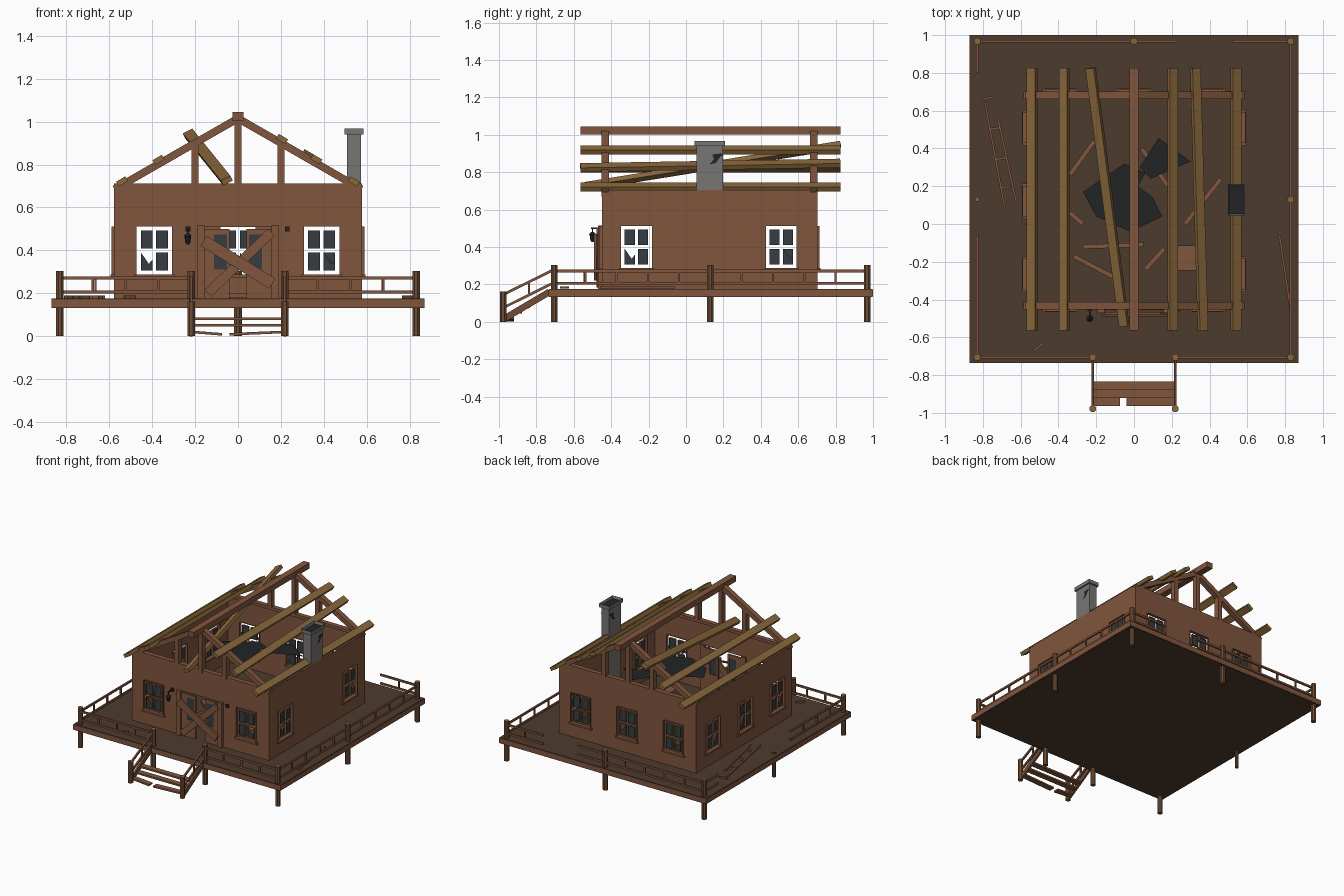
import bpy, bmesh
from math import pi
from mathutils import Vector, Matrix

cube = bpy.data.objects.get("Cube")
if cube:
    bpy.data.objects.remove(cube, do_unlink=True)


def material(name, r, g, b):
    m = bpy.data.materials.new(name)
    m.use_nodes = True
    m.diffuse_color = (r, g, b, 1)
    m.node_tree.nodes["Principled BSDF"].inputs["Base Color"].default_value = (r, g, b, 1)
    return m


WOOD = material("reddish brown wood", .22, .092, .047)
DECK = material("dark deck wood", .074, .043, .026)
TAN = material("tan timber", .25, .137, .044)
POST = material("brown post wood", .16, .075, .036)
STONE = material("grey stone", .19, .18, .175)
BLACK = material("charcoal", .015, .017, .019)
GLASS = material("dark glass", .035, .046, .05)


def finish(name, bm, *mats):
    me = bpy.data.meshes.new(name)
    bm.to_mesh(me)
    bm.free()
    for m in mats:
        me.materials.append(m)
    ob = bpy.data.objects.new(name, me)
    bpy.context.collection.objects.link(ob)
    return ob


def box(name, x0, x1, y0, y1, z0, z1, mat):
    bm = bmesh.new()
    c = ((x0 + x1) / 2, (y0 + y1) / 2, (z0 + z1) / 2)
    bmesh.ops.create_cube(bm, size=1, matrix=Matrix.Translation(c)
                          @ Matrix.Diagonal((x1 - x0, y1 - y0, z1 - z0, 1)))
    return finish(name, bm, mat)


def beam(name, p, q, w, h, mat, up=(0, 0, 1)):
    """Square timber from p to q; h is measured along up."""
    p, q = Vector(p), Vector(q)
    d = (q - p).normalized()
    side = d.cross(Vector(up)).normalized()
    rot = Matrix((side, d, side.cross(d))).transposed().to_4x4()
    bm = bmesh.new()
    bmesh.ops.create_cube(bm, size=1, matrix=Matrix.Translation((p + q) / 2) @ rot
                          @ Matrix.Diagonal((w, (q - p).length, h, 1)))
    return finish(name, bm, mat)


def post(name, x, y, top, r=.019):
    bm = bmesh.new()
    bmesh.ops.create_cone(bm, cap_ends=True, segments=8, radius1=r, radius2=r, depth=top,
                          matrix=Matrix.Translation((x, y, top / 2)) @ Matrix.Rotation(pi / 8, 4, 'Z'))
    bm.normal_update()
    for f in bm.faces:
        f.material_index = int(f.normal.z > .9)
    finish(name, bm, POST, TAN)


def plate(name, pts, mat):
    bm = bmesh.new()
    bm.faces.new([bm.verts.new(p) for p in pts])
    return finish(name, bm, mat)


# Deck with rim, and its posts
X, Y0, Y1 = .83, -.705, .968
box("deck_rim", -.87, .87, -.735, 1, .135, .172, WOOD)
box("deck_floor", -.868, .868, -.733, .998, .132, .176, DECK)
for x in (-X, X):
    for y in (Y0, Y1):
        post("corner_post", x, y, .303)
for s in (-1, 1):
    post("stair_top_post", s * .218, Y0, .303)
    post("stair_foot_post", s * .218, -.978, .163)
post("back_post", 0, Y1, .303)
post("right_post", X, .13, .303)
post("broken_left_post", -X, .13, .19, .013)


# Railings
def railing(p, q):
    p, q = Vector(p), Vector(q)
    for z in (.272, .207):
        beam("rail", p + Vector((0, 0, z)), q + Vector((0, 0, z)), .012, .014, WOOD)
    n = max(1, round((q - p).length / .155))
    for i in range(1, n):
        b = p.lerp(q, i / n)
        beam("baluster", b + Vector((0, 0, .207)), b + Vector((0, 0, .272)), .011, .011, WOOD, (0, 1, 0))


for s in (-1, 1):
    railing((s * X, Y0, 0), (s * .218, Y0, 0))
railing((X, Y0, 0), (X, .13, 0))
railing((X, .13, 0), (X, Y1, 0))
railing((-X, Y0, 0), (-X, -.06, 0))
railing((-X, .8, 0), (-X, Y1, 0))
railing((-X, Y1, 0), (0, Y1, 0))
railing((0, Y1, 0), (.23, Y1, 0))
railing((.52, Y1, 0), (X, Y1, 0))

# Fallen railing pieces
for p, q in [((-.79, .65), (-.685, .09)), ((-.72, .56), (-.625, .12)), ((-.81, .66), (-.75, .67)),
             ((-.77, .5), (-.71, .51)), ((-.74, .34), (-.68, .35)), ((-.71, .19), (-.65, .2)),
             ((.77, -.06), (.83, -.46)), ((-.53, -.67), (-.48, -.63))]:
    beam("fallen_rail", (*p, .183), (*q, .183), .012, .012, WOOD)

# Stairs
for s in (-1, 1):
    x = s * .218
    beam("stair_stringer", (x, -.73, .16), (x, -.975, .015), .014, .035, POST)
    beam("stair_top_rail", (x, Y0, .28), (x, -.978, .145), .012, .014, WOOD)
    beam("stair_low_rail", (x, Y0, .21), (x, -.978, .075), .012, .014, WOOD)
    beam("stair_baluster", (x, -.84, .14), (x, -.84, .215), .011, .011, WOOD, (0, 1, 0))
for i in range(2):
    y = -.835 - i * .043
    box("stair_tread", -.213, .213, y - .043, y, .075 - i * .03, .088 - i * .03, WOOD)
for x, t in ((-.213, -.075), (.213, -.04)):
    beam("broken_tread", (x, -.942, .02), (t, -.942, .009), .043, .012, WOOD)


# Walls: thin sheets cut by openings; (u along wall, z up, d outward) mapped per side
HX, F, B = .577, -.45, .702
sides = {
    "front": (lambda u, z, d=0: (u, F - d, z), -HX, HX, (-.39, .39), [(-.19, .19, .17, .51)]),
    "back": (lambda u, z, d=0: (u, B + d, z), -HX, HX, (-.39, 0, .39), []),
    "right": (lambda u, z, d=0: (HX + d, u, z), F, B, (-.265, .51), []),
    "left": (lambda u, z, d=0: (-HX - d, u, z), F, B, (-.265, .12, .51), []),
}
W0, W1, HW = .288, .512, .082


def tube(bm, at, u0, u1, z0, z1, d0, d1):
    c = [(u0, z0), (u1, z0), (u1, z1), (u0, z1)]
    for a, b in zip(c, c[1:] + c[:1]):
        bm.faces.new([bm.verts.new(at(*p)) for p in ((*a, d0), (*b, d0), (*b, d1), (*a, d1))])


def window(side, at, c, k):
    frame, panes = bmesh.new(), bmesh.new()
    tube(frame, at, c - HW, c + HW, W0, W1, -.01, .012)
    for i, (su, sz) in enumerate(((-1, 1), (1, 1), (-1, -1), (1, -1))):
        u0, u1 = sorted((c + su * .009, c + su * .063))
        z0, z1 = sorted((.4 + sz * .01, .4 + sz * .093))
        tube(frame, at, u0, u1, z0, z1, -.008, .008)
        pts = [(u0, z0), (u1, z0), (u1, z1), (u0, z1)]
        if i == 2 + k % 2:      # one shattered lower pane
            m = (u0 + u1) / 2
            pts = [(u0, z0), (u1, z0), (u1, z0 + .05), (m + .01, z0 + .03), (m - .01, z0 + .06), (u0, z1)]
        panes.faces.new([panes.verts.new(at(*p)) for p in pts])
    finish(side + "_window_frame", frame, WOOD)
    finish(side + "_window_panes", panes, GLASS)
    beam(side + "_window_sill", at(c - HW - .012, W0 - .008, .004), at(c + HW + .012, W0 - .008, .004),
         .024, .014, WOOD)


for side, (at, a, b, centres, extra) in sides.items():
    holes = [(c - HW, c + HW, W0, W1) for c in centres] + extra
    us = sorted({a, b, *(h[0] for h in holes), *(h[1] for h in holes)})
    zs = sorted({.17, .705, *(h[2] for h in holes), *(h[3] for h in holes)})
    bm = bmesh.new()
    for u0, u1 in zip(us, us[1:]):
        for z0, z1 in zip(zs, zs[1:]):
            u, z = (u0 + u1) / 2, (z0 + z1) / 2
            if not any(h[0] < u < h[1] and h[2] < z < h[3] for h in holes):
                bm.faces.new([bm.verts.new(at(*p)) for p in ((u0, z0), (u1, z0), (u1, z1), (u0, z1))])
    bmesh.ops.remove_doubles(bm, verts=bm.verts, dist=.0001)
    finish(side + "_wall", bm, WOOD)
    for k, c in enumerate(centres):
        window(side, at, c, k)

# Doorway, door leaves and nailed boards
for s in (-1, 1):
    x = sorted((s * .155, s * .192))
    box("door_jamb", *x, F - .02, F + .01, .172, .515, WOOD)
    for u0, u1, z0, z1 in ((.112, .155, .176, .5), (.04, .052, .176, .5), (.052, .112, .176, .31),
                           (.052, .112, .475, .5)):
        box("door_leaf_part", *sorted((s * u0, s * u1)), F - .005, F + .01, z0, z1, WOOD)
    box("door_glass", *sorted((s * .052, s * .112)), F, F + .004, .31, .475, GLASS)
beam("nailed_board", (-.16, F - .035, .445), (.16, F - .035, .245), .012, .055, WOOD)
beam("nailed_board", (-.14, F - .022, .2), (.155, F - .022, .485), .012, .045, WOOD)

# Lantern, and the empty bracket of its lost twin
box("lantern_mount", -.245, -.222, F - .01, F, .488, .512, BLACK)
beam("lantern_arm", (-.234, F, .5), (-.234, F - .058, .5), .008, .008, BLACK)
for r1, r2, z, h in ((.011, .016, .45, .035), (.019, .006, .474, .014), (.006, .01, .432, .008)):
    bm = bmesh.new()
    bmesh.ops.create_cone(bm, cap_ends=True, segments=8, radius1=r1, radius2=r2, depth=h,
                          matrix=Matrix.Translation((-.234, F - .05, z)))
    finish("lantern_part", bm, BLACK)
box("lantern_hook", -.237, -.231, F - .053, F - .047, .478, .5, BLACK)
box("empty_bracket", .218, .24, F - .012, F, .488, .512, BLACK)

# Roof trusses
RIDGE, SLOPE = 1.035, .59
for y in (-.432, .682):
    for s in (-1, 1):
        up = (s * .508, 0, .861)
        beam("rafter", (s * .575, y, .685), (0, y, RIDGE - .02), .04, .035, WOOD, up)
        box("truss_strut", s * .2 - .017, s * .2 + .017, y - .02, y + .02, .69, .895, WOOD)
    box("king_post", -.016, .016, y - .02, y + .02, .69, 1.01, WOOD)
    box("wall_plate", -.577, .577, y - .018, y + .018, .69, .712, WOOD)

# Ridge beam and purlins
box("ridge_beam", -.025, .025, -.565, .825, 1.002, 1.045, WOOD)
for xf, xb in ((-.54, -.54), (-.37, -.37), (.205, .205), (.365, .325), (.54, .54)):
    s = 1 if xf > 0 else -1
    beam("purlin", (xf, -.565, RIDGE + .005 - SLOPE * abs(xf)), (xb, .825, RIDGE + .005 - SLOPE * abs(xb)),
         .05, .026, TAN, (s * .508, 0, .861))
beam("slipped_purlin", (-.052, -.54, .725), (-.23, .825, .945), .05, .026, TAN, (-.45, 0, .89))

# Chimney with flared cap and a broken hole
box("chimney_stack", .508, .574, .055, .197, .176, .945, STONE)
bm = bmesh.new()
bmesh.ops.create_cube(bm, size=1, matrix=Matrix.Translation((.541, .127, .953))
                      @ Matrix.Diagonal((.088, .162, .028, 1)))
bm.normal_update()
top = [f for f in bm.faces if f.normal.z > .9]
bmesh.ops.inset_region(bm, faces=top, thickness=.008)
top[0].material_index = 1
bmesh.ops.translate(bm, verts=top[0].verts, vec=(0, 0, -.02))
finish("chimney_cap", bm, STONE, BLACK)
for x in (.506, .576):
    plate("chimney_hole", [(x, .125, .84), (x, .16, .85), (x, .185, .885), (x, .197, .89),
                           (x, .19, .9), (x, .14, .895), (x, .15, .87)], BLACK)

# Collapsed roofing sheets inside
plate("roofing_sheet", [(-.27, .17, .62), (-.2, .04, .62), (-.02, -.04, .62), (.15, .04, .62),
                        (.1, .14, .62), (.02, .2, .62), (.06, .27, .62), (-.05, .32, .62)], BLACK)
plate("roofing_sheet", [(.03, .3, .6), (.09, .24, .6), (.2, .29, .6), (.3, .33, .6), (.13, .455, .6)], BLACK)

# Debris on the floor
for p, q in [((-.34, .26), (-.21, .44)), ((.04, .4), (.18, .2)), ((.27, 0), (.46, .24)),
             ((-.27, -.12), (.05, -.11)), ((-.32, -.17), (-.09, -.29)), ((.06, -.24), (.16, -.13)),
             ((-.34, .06), (-.27, 0))]:
    beam("debris_board", (*p, .19), (*q, .19), .024, .02, WOOD)
box("broken_crate", .23, .33, -.245, -.115, .176, .25, WOOD)
